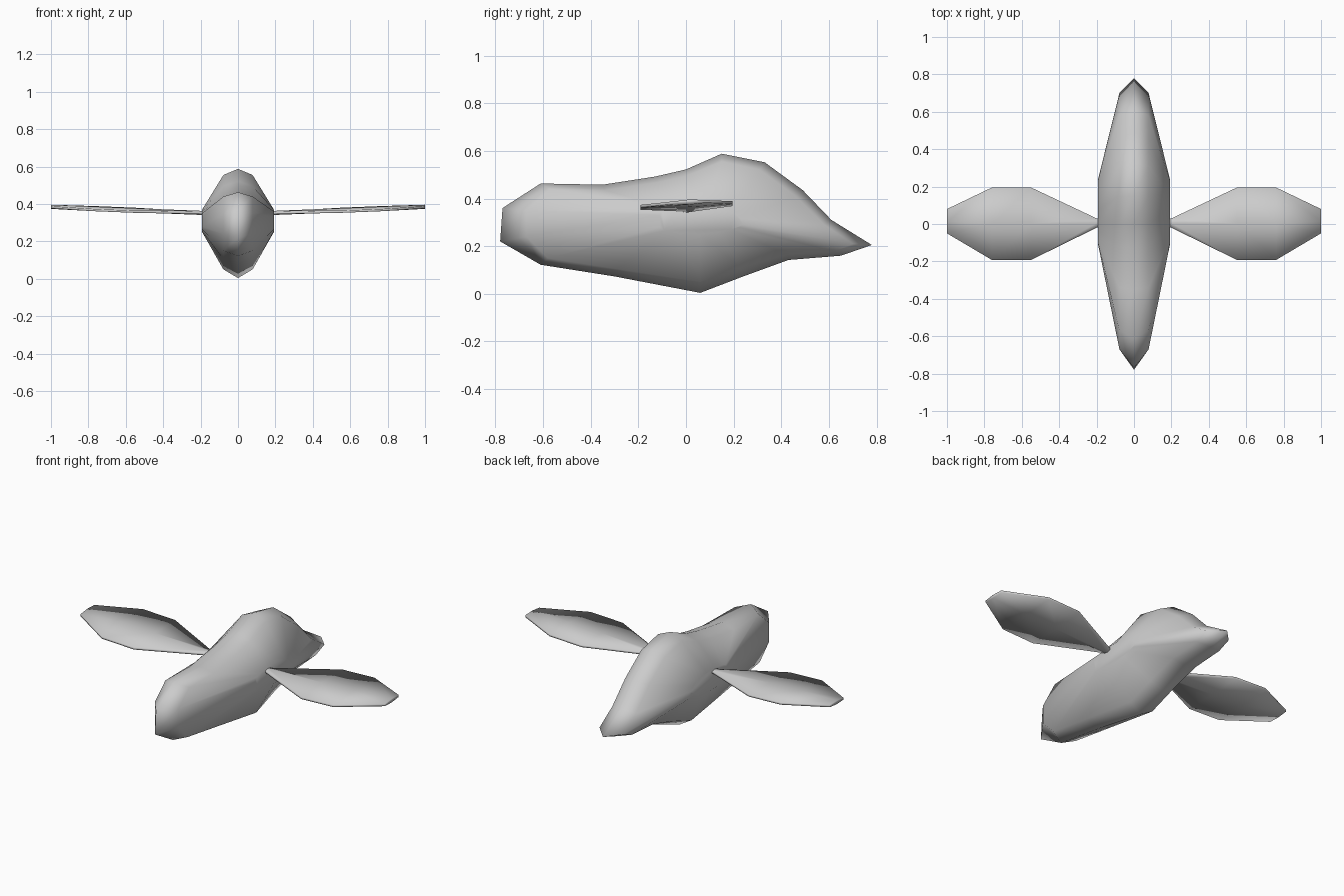
import bpy, bmesh

if "Cube" in bpy.data.objects:
    bpy.data.objects.remove(bpy.data.objects["Cube"])

# Half-body side outlines (y, z) at three x layers: keel, shoulder, flank
LAYERS = [
    (0.0, [(-.78, .22), (-.77, .36), (-.61, .463), (-.35, .458), (-.13, .492), (0, .522),
           (.15, .588), (.33, .552), (.49, .435), (.61, .31), (.78, .205), (.65, .16),
           (.43, .142), (.24, .073), (.06, .004), (-.3, .073), (-.61, .122)]),
    (.078, [(-.67, .24), (-.67, .35), (-.57, .44), (-.34, .435), (-.12, .468), (0, .495),
            (.15, .555), (.31, .52), (.46, .41), (.58, .29), (.70, .21), (.62, .178),
            (.42, .165), (.23, .11), (.06, .05), (-.29, .105), (-.58, .15)]),
    (.192, [(-.11, .28), (-.11, .33), (-.1, .35), (-.07, .36), (-.04, .365), (0, .37),
            (.08, .37), (.16, .36), (.2, .34), (.23, .315), (.24, .29), (.22, .28),
            (.19, .27), (.14, .26), (.06, .25), (-.03, .255), (-.09, .265)]),
]


def finish(name, bm):
    bmesh.ops.recalc_face_normals(bm, faces=bm.faces)
    mesh = bpy.data.meshes.new(name)
    bm.to_mesh(mesh)
    bm.free()
    obj = bpy.data.objects.new(name, mesh)
    bpy.context.collection.objects.link(obj)
    for p in mesh.polygons:
        p.use_smooth = True
    return obj


def bridge(bm, a, b):
    n = len(a)
    for i in range(n):
        bm.faces.new((a[i], a[(i + 1) % n], b[(i + 1) % n], b[i]))


# Body: loft from one flank through the keel to the other
bm = bmesh.new()
mirrored = [(-x, pts) for x, pts in reversed(LAYERS[1:])]
rings = [[bm.verts.new((x, y, z)) for y, z in pts] for x, pts in mirrored + LAYERS]
for a, b in zip(rings, rings[1:]):
    bridge(bm, a, b)
bm.faces.new(rings[0])
bm.faces.new(rings[-1])
finish("body", bm)

# Wings: thin, slightly raised and pitched blades, in stations (x, back y, front y)
STATIONS = [(.16, .02, -.01), (.2, .03, -.02), (.55, .195, -.192),
            (.76, .195, -.192), (1.0, .08, -.05)]


def wing(name, side):
    bm = bmesh.new()
    rings = []
    for x, back, front in STATIONS:
        mid = .352 + (x - .19) * .04
        mid_y = (back + front) / 2
        section = [(back, .006), (mid_y, .011), (front, .006),
                   (front, -.006), (mid_y, -.011), (back, -.006)]
        rings.append([bm.verts.new((side * x, y, mid + .04 * y + t)) for y, t in section])
    for a, b in zip(rings, rings[1:]):
        bridge(bm, a, b)
    bm.faces.new(rings[0])
    bm.faces.new(rings[-1])
    finish(name, bm)


wing("right_wing", 1)
wing("left_wing", -1)
